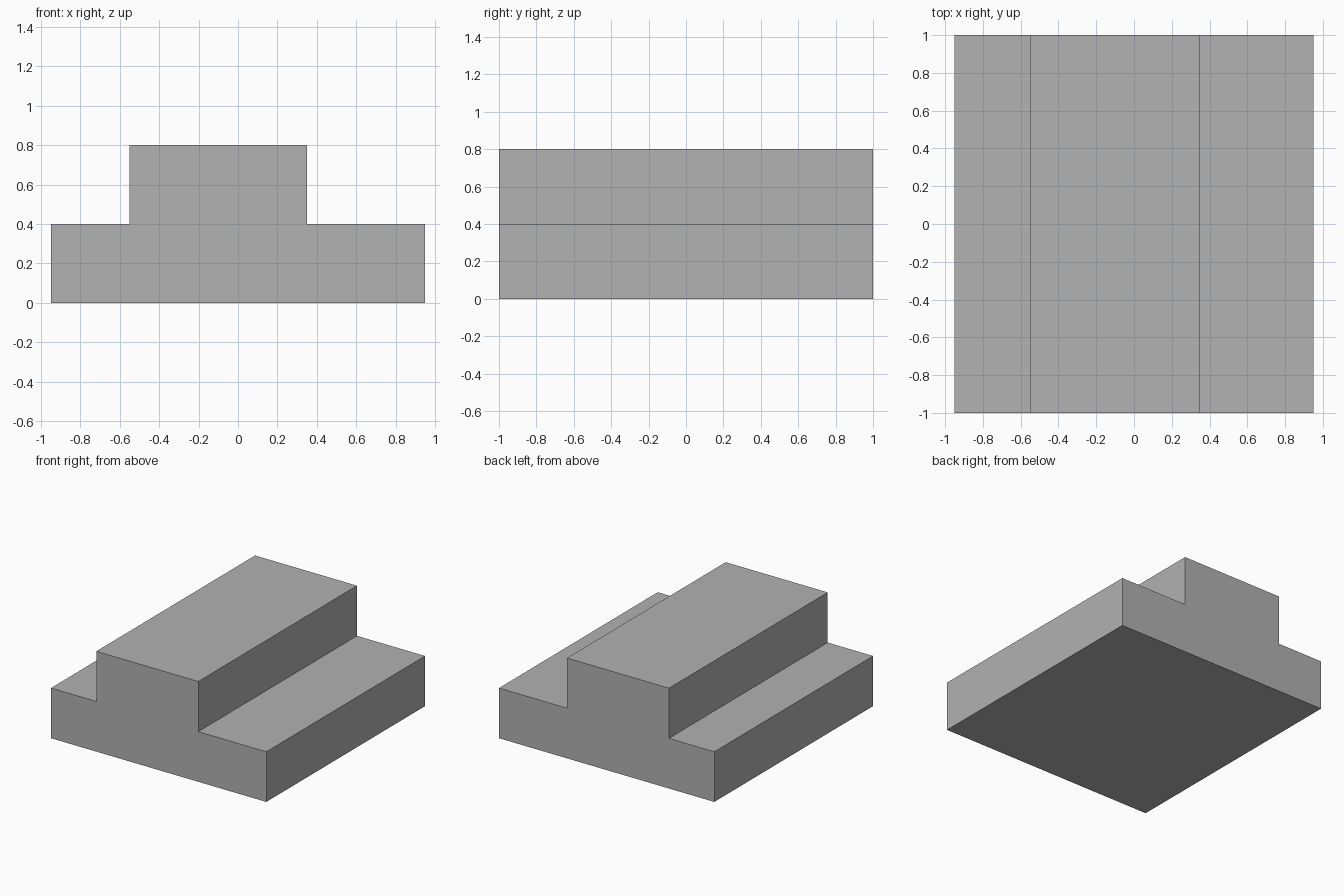
import bpy
import bmesh

cube = bpy.data.objects.get("Cube")
if cube:
    bpy.data.objects.remove(cube, do_unlink=True)

# Plain grey material
grey = bpy.data.materials.new("plain_grey")
grey.use_nodes = True
colour = (0.445, 0.445, 0.445, 1)
grey.diffuse_color = colour
grey.node_tree.nodes["Principled BSDF"].inputs["Base Color"].default_value = colour


def extrude_profile(name, profile, y_front, y_back, material):
    """Extrude an x-z outline along y into a closed solid."""
    bm = bmesh.new()
    face = bm.faces.new([bm.verts.new((x, y_front, z)) for x, z in profile])
    result = bmesh.ops.extrude_face_region(bm, geom=[face])
    moved = [v for v in result["geom"] if isinstance(v, bmesh.types.BMVert)]
    bmesh.ops.translate(bm, vec=(0, y_back - y_front, 0), verts=moved)
    bmesh.ops.recalc_face_normals(bm, faces=bm.faces)
    mesh = bpy.data.meshes.new(name)
    bm.to_mesh(mesh)
    bm.free()
    mesh.materials.append(material)
    obj = bpy.data.objects.new(name, mesh)
    bpy.context.collection.objects.link(obj)
    return obj


# Stepped block: wide base with an off-centre raised ridge
half_width, base_height, top_height = 0.95, 0.4, 0.8
ridge_min, ridge_max = -0.55, 0.35
outline = [
    (-half_width, 0), (half_width, 0),
    (half_width, base_height), (ridge_max, base_height),
    (ridge_max, top_height), (ridge_min, top_height),
    (ridge_min, base_height), (-half_width, base_height),
]
extrude_profile("stepped_block", outline, -1, 1, grey)
